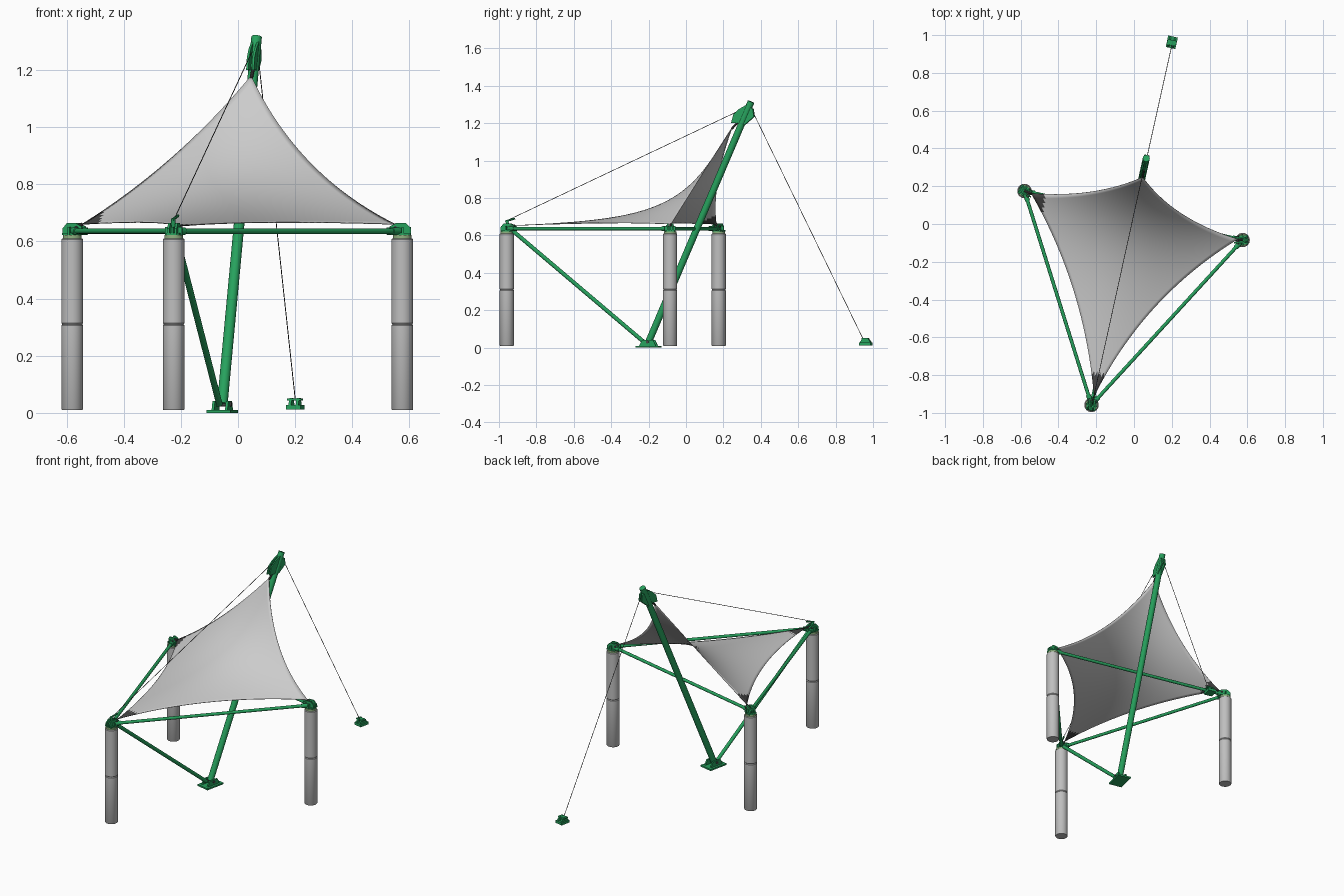
import bpy, bmesh, math
from mathutils import Vector, Matrix

cube = bpy.data.objects.get("Cube")
if cube:
    bpy.data.objects.remove(cube, do_unlink=True)


def material(name, rgb):
    m = bpy.data.materials.new(name)
    m.use_nodes = True
    m.diffuse_color = (*rgb, 1)
    m.node_tree.nodes["Principled BSDF"].inputs["Base Color"].default_value = (*rgb, 1)
    return m


GREEN = material("green paint", (0.02, 0.36, 0.11))
PALE = material("pale green collar", (0.28, 0.45, 0.22))
CONCRETE = material("concrete grey", (0.52, 0.52, 0.52))
FABRIC = material("light grey fabric", (0.6, 0.6, 0.6))
DARK = material("dark grey fittings", (0.06, 0.06, 0.06))


def finish(bm, name, mats, smooth=False):
    mesh = bpy.data.meshes.new(name)
    bm.normal_update()
    bm.to_mesh(mesh)
    bm.free()
    ob = bpy.data.objects.new(name, mesh)
    bpy.context.collection.objects.link(ob)
    for m in mats:
        mesh.materials.append(m)
    if smooth:
        bpy.ops.object.select_all(action="DESELECT")
        ob.select_set(True)
        bpy.context.view_layer.objects.active = ob
        bpy.ops.object.shade_smooth_by_angle(angle=math.radians(35))
    return ob


def rod(name, a, b, r, mat, sides=20):
    a, b = Vector(a), Vector(b)
    d = b - a
    bm = bmesh.new()
    turn = Matrix.Translation((a + b) / 2) @ d.to_track_quat("Z", "Y").to_matrix().to_4x4()
    bmesh.ops.create_cone(bm, cap_ends=True, segments=sides, radius1=r, radius2=r,
                          depth=d.length, matrix=turn)
    return finish(bm, name, [mat], True)


def frame(origin, yaw):
    return Matrix.Translation(origin) @ Matrix.Rotation(yaw, 4, "Z")


def block(name, place, centre, size, mat):
    bm = bmesh.new()
    bmesh.ops.create_cube(bm, size=1, matrix=place @ Matrix.Translation(centre)
                          @ Matrix.Diagonal((*size, 1)))
    return finish(bm, name, [mat])


def plate(name, place, outline, offset, thick, mat):
    """Upright plate: the outline lies in local x and z, the thickness along local y."""
    bm = bmesh.new()
    face = bm.faces.new([bm.verts.new((x, offset - thick / 2, z)) for x, z in outline])
    out = bmesh.ops.extrude_face_region(bm, geom=[face])["geom"]
    bmesh.ops.translate(bm, vec=(0, thick, 0),
                        verts=[v for v in out if isinstance(v, bmesh.types.BMVert)])
    bmesh.ops.recalc_face_normals(bm, faces=bm.faces)
    bm.transform(place)
    return finish(bm, name, [mat])


def lathe(name, place, profile, mat, sides=32):
    bm = bmesh.new()
    vs = [bm.verts.new((r, 0, z)) for r, z in profile]
    edges = [bm.edges.new(p) for p in zip(vs, vs[1:])]
    bmesh.ops.spin(bm, geom=vs + edges, cent=(0, 0, 0), axis=(0, 0, 1),
                   angle=math.tau, steps=sides)
    bmesh.ops.remove_doubles(bm, verts=bm.verts, dist=1e-5)
    bmesh.ops.recalc_face_normals(bm, faces=bm.faces)
    bm.transform(place)
    return finish(bm, name, [mat], True)


def yaw_to(a, b):
    return math.atan2(b[1] - a[1], b[0] - a[0])


COLUMNS = {"back_right": (-0.58, 0.175), "left": (0.575, -0.085), "front": (-0.225, -0.958)}
MAST_FOOT = Vector((-0.055, -0.2, 0.03))
MAST_TOP = Vector((0.065, 0.348, 1.315))
MAST_YAW = yaw_to(MAST_FOOT, MAST_TOP)

# Columns with a joint groove, collar and head bracket
for key, (x, y) in COLUMNS.items():
    place = frame((x, y, 0), yaw_to((x, y), (-0.04, -0.1)))
    lathe(key + "_column", place, [(0, 0.01), (0.036, 0.01), (0.038, 0.013), (0.038, 0.306),
          (0.035, 0.31), (0.038, 0.314), (0.038, 0.607), (0.035, 0.61), (0, 0.61)], CONCRETE)
    lathe(key + "_collar", place, [(0, 0.608), (0.033, 0.608), (0.033, 0.622), (0, 0.622)], PALE)
    block(key + "_bracket_base", place, (0, 0, 0.626), (0.056, 0.05, 0.008), GREEN)
    for side in (-1, 1):
        plate(key + "_bracket_cheek", place, [(-0.03, 0.625), (0.045, 0.625), (0.045, 0.652),
              (0.02, 0.665), (-0.012, 0.665), (-0.03, 0.645)], side * 0.013, 0.008, GREEN)
    for turn in (0, math.pi / 2):
        block(key + "_bracket_rib", place @ Matrix.Rotation(turn, 4, "Z"),
              (0, 0, 0.635), (0.06, 0.008, 0.03), GREEN)
    rod(key + "_bracket_pin", place @ Vector((0.025, -0.022, 0.648)),
        place @ Vector((0.025, 0.022, 0.648)), 0.006, DARK, 12)

# Ring beams between the column heads
keys = list(COLUMNS)
for i, key in enumerate(keys):
    a = Vector((*COLUMNS[key], 0.636))
    b = Vector((*COLUMNS[keys[(i + 1) % 3]], 0.636))
    d = (b - a).normalized()
    rod(key + "_ring_beam", a + d * 0.02, b - d * 0.02, 0.0095, GREEN)
    for end, s in ((a, 1), (b, -1)):
        rod(key + "_beam_sleeve", end + d * s * 0.015, end + d * s * 0.055, 0.013, GREEN)

# Mast, its foot and the raking strut
rod("mast", MAST_FOOT, MAST_TOP, 0.0185, GREEN, 28)
foot = frame((MAST_FOOT.x, MAST_FOOT.y, 0), MAST_YAW)
block("mast_base_plate", foot, (0, 0, 0.005), (0.125, 0.085, 0.01), GREEN)
for side in (-1, 1):
    plate("mast_foot_cheek", foot, [(-0.045, 0.01), (0.045, 0.01), (0.03, 0.042),
          (-0.03, 0.042)], side * 0.024, 0.009, GREEN)
rod("mast_foot_pin", foot @ Vector((0, -0.034, 0.03)), foot @ Vector((0, 0.034, 0.03)),
    0.008, DARK, 12)
rod("raking_strut", (-0.22, -0.935, 0.632), (-0.065, -0.225, 0.03), 0.011, GREEN)

# Mast head gussets
head = frame((MAST_TOP.x, MAST_TOP.y, 0), MAST_YAW)
for side in (-1, 1):
    plate("mast_head_gusset", head, [(-0.107, 1.2), (-0.095, 1.245), (-0.065, 1.275),
          (-0.02, 1.3), (0.012, 1.275), (0.018, 1.235), (-0.035, 1.19), (-0.07, 1.2)],
          side * 0.01, 0.008, GREEN)
rod("sail_peak_link", (0.046, 0.245, 1.17), (0.055, 0.285, 1.215), 0.006, DARK, 10)

# Stay cables
rod("front_stay", (-0.22, -0.945, 0.685), (0.047, 0.27, 1.26), 0.0016, DARK, 8)
rod("back_stay", (0.07, 0.36, 1.255), (0.2, 0.945, 0.05), 0.0016, DARK, 8)
rod("front_stay_post", (-0.225, -0.95, 0.64), (-0.227, -0.958, 0.68), 0.008, GREEN, 12)
rod("front_stay_eye", (-0.23, -0.965, 0.675), (-0.21, -0.915, 0.69), 0.005, GREEN, 10)

# Ground anchor
anchor = frame((0.2, 0.962, 0), MAST_YAW)
block("anchor_base", anchor, (0, 0, 0.02), (0.062, 0.052, 0.016), GREEN)
for side in (-1, 1):
    plate("anchor_cheek", anchor, [(-0.03, 0.028), (0.028, 0.028), (0.012, 0.052),
          (-0.015, 0.052)], side * 0.013, 0.009, GREEN)
block("anchor_cap", anchor, (-0.004, 0, 0.047), (0.03, 0.05, 0.007), GREEN)

# Sail: a patch blended between four inward-curving edges
P00 = Vector((-0.212, -0.915, 0.653))
P10 = Vector((0.55, -0.08, 0.66))
P11 = Vector((0.046, 0.248, 1.18))
P01 = Vector((-0.545, 0.163, 0.66))


def edge(a, b, sag, t):
    return a.lerp(b, t) + Vector(sag) * 4 * t * (1 - t)


def sail(u, v):
    bottom = edge(P00, P10, (-0.06, 0.055, 0.01), u)
    top = edge(P01, P11, (0.02, -0.035, -0.025), u)
    start = edge(P00, P01, (0.06, 0.02, 0.01), v)
    end = edge(P10, P11, (-0.045, -0.03, -0.045), v)
    flat = P00.lerp(P10, u).lerp(P01.lerp(P11, u), v)
    return bottom.lerp(top, v) + start.lerp(end, u) - flat


N = 40
bm = bmesh.new()
grid = [[bm.verts.new(sail(i / N, j / N)) for j in range(N + 1)] for i in range(N + 1)]
for i in range(N):
    for j in range(N):
        f = bm.faces.new((grid[i][j], grid[i + 1][j], grid[i + 1][j + 1], grid[i][j + 1]))
        # Dark corner clamps at the front and back right columns
        f.material_index = int(i + j < 4 or i + (N - 1 - j) < 4)
membrane = finish(bm, "sail_membrane", [FABRIC, DARK], True)
thick = membrane.modifiers.new("thickness", "SOLIDIFY")
thick.thickness = 0.003
thick.offset = 0

# Sail corner tie rods
for key, corner in (("front", P00), ("left", P10), ("back_right", P01)):
    rod(key + "_sail_tie", (*COLUMNS[key], 0.648), corner, 0.006, DARK, 10)
